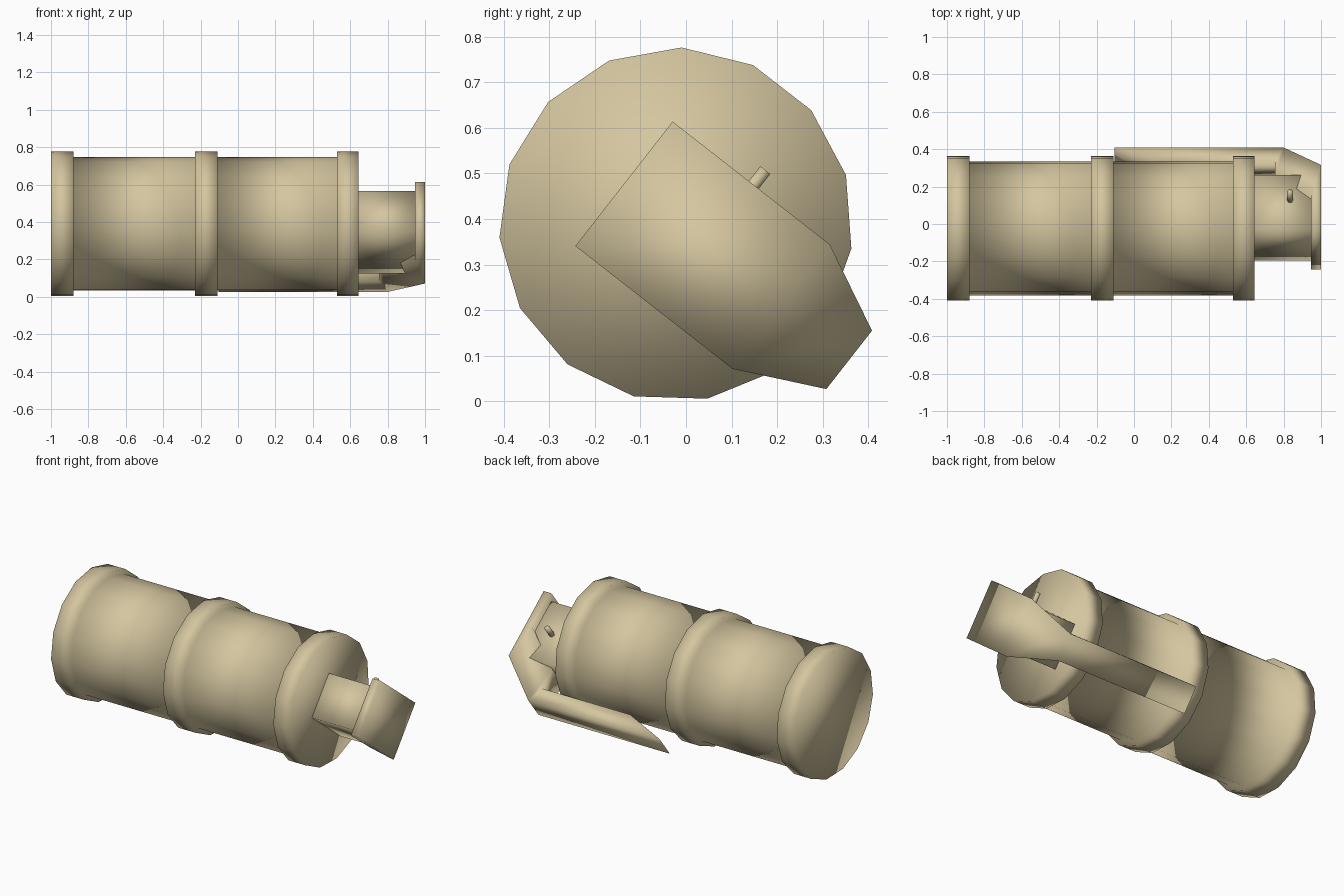
import bpy, bmesh, math
from mathutils import Vector

if "Cube" in bpy.data.objects:
    bpy.data.objects.remove(bpy.data.objects["Cube"])

CY, CZ = -0.022, 0.388            # long axis of the canister
U = Vector((0, 0.788, -0.616))    # direction from axis towards the lever
V = Vector((0, 0.616, 0.788))     # across the lever

tan = bpy.data.materials.new("tan")
tan.diffuse_color = (0.66, 0.565, 0.35, 1)
tan.use_nodes = True
tan.node_tree.nodes["Principled BSDF"].inputs["Base Color"].default_value = tan.diffuse_color


def place(x, u, v):
    return Vector((x, CY, CZ)) + U * u + V * v


def make(name, verts, faces):
    bm = bmesh.new()
    vs = [bm.verts.new(p) for p in verts]
    for f in faces:
        bm.faces.new([vs[i] for i in f])
    bmesh.ops.recalc_face_normals(bm, faces=bm.faces)
    for f in bm.faces:
        f.smooth = True
    me = bpy.data.meshes.new(name)
    bm.to_mesh(me)
    bm.free()
    me.materials.append(tan)
    ob = bpy.data.objects.new(name, me)
    bpy.context.collection.objects.link(ob)
    return ob


def loft(name, rings):
    """Skin equal-length rings and close both ends."""
    n = len(rings[0])
    faces = [list(range(n)), [(len(rings) - 1) * n + i for i in range(n)]]
    for r in range(len(rings) - 1):
        for i in range(n):
            j = (i + 1) % n
            faces.append([r * n + i, r * n + j, r * n + n + j, r * n + n + i])
    return make(name, [p for ring in rings for p in ring], faces)


# Canister: 15-sided turned body with three raised bands
def circle(x, r):
    return [Vector((x, CY + r * math.cos(a), CZ + r * math.sin(a)))
            for a in (math.radians(88.2 + 24 * i) for i in range(15))]


BAND, BODY = 0.389, 0.36
profile = []
for a, b in ((-1, -0.88), (-0.23, -0.11), (0.53, 0.645)):
    profile += [(a, BODY), (a, BAND), (b, BAND), (b, BODY)]
profile = profile[1:-1]
loft("canister", [circle(x, r) for x, r in profile])

# Neck block
loft("neck", [[place(x, u, v) for u, v in
               ((-0.113, -0.136), (0.255, -0.136), (0.255, 0.136), (-0.113, 0.136))]
              for x in (0.64, 0.95)])

# Safety lever: (x, u, half width) outline, mirrored across its width
WIDE, SLIM = 0.1735, 0.0815
outline = [(1, -0.145, WIDE), (1, 0.293, WIDE), (0.8, 0.483, SLIM), (-0.105, 0.483, SLIM),
           (0.15, 0.39, SLIM), (0.755, 0.39, SLIM), (0.755, 0.262, SLIM),
           (0.947, 0.09, WIDE), (0.947, -0.145, WIDE)]
n = len(outline)
verts = [place(x, u, s * w) for s in (-1, 1) for x, u, w in outline]
faces = [[i, (i + 1) % n, (i + 1) % n + n, i + n] for i in range(n)]
for side in ((0, 1, 7, 8), (1, 2, 6, 7), (2, 5, 6), (2, 3, 4, 5)):
    faces += [list(side), [i + n for i in side]]
make("lever", verts, faces)

# Pin stub on the side of the neck
loft("pin", [[place(0.835 + 0.016 * math.cos(k * math.pi / 3),
                    0.081 + 0.016 * math.sin(k * math.pi / 3), v) for k in range(6)]
             for v in (0.12, 0.215)])
